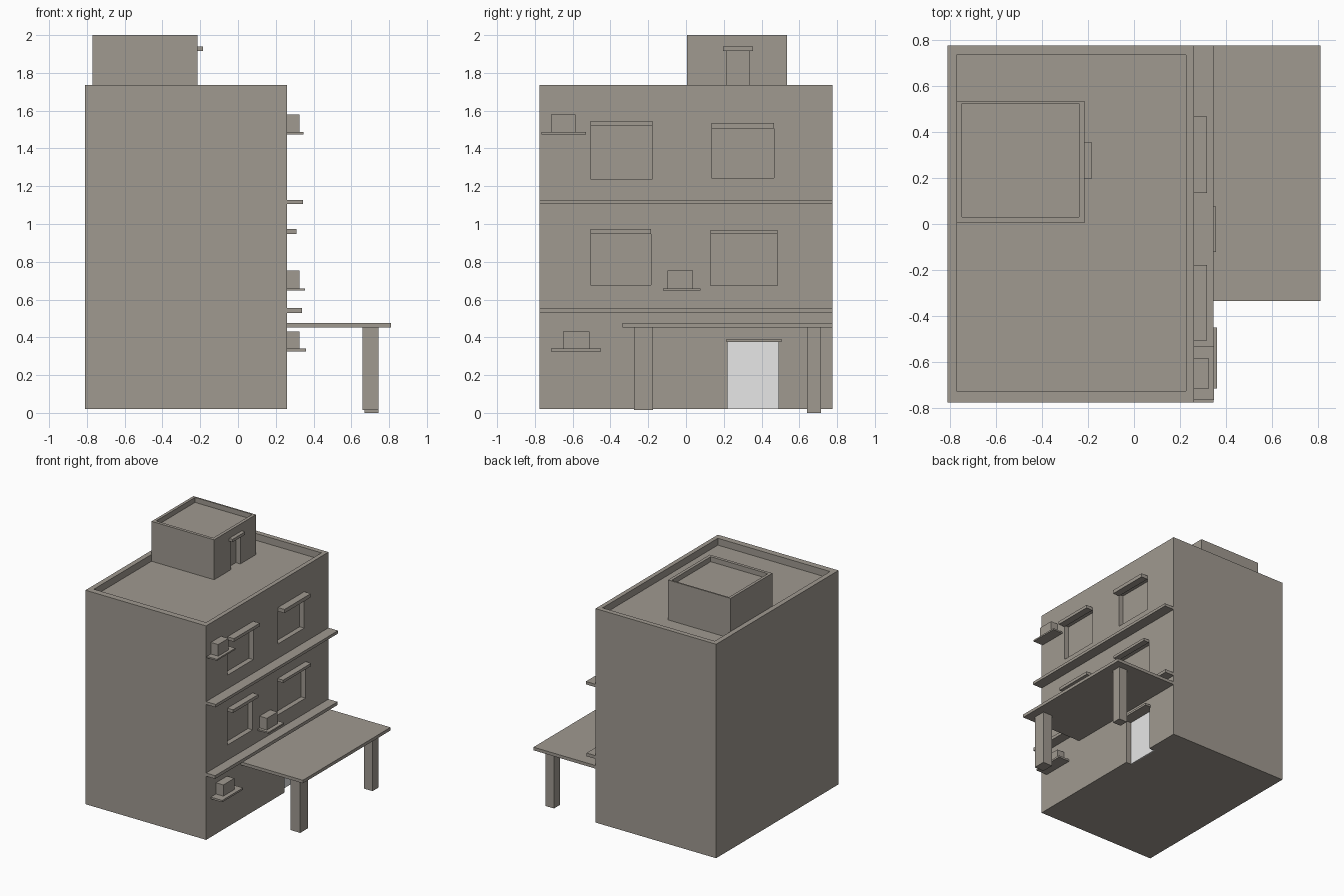
import bpy
import bmesh
from mathutils import Vector

cube = bpy.data.objects.get("Cube")
if cube:
    bpy.data.objects.remove(cube, do_unlink=True)


def material(name, rgb):
    mat = bpy.data.materials.new(name)
    mat.use_nodes = True
    mat.diffuse_color = (*rgb, 1)
    mat.node_tree.nodes["Principled BSDF"].inputs["Base Color"].default_value = (*rgb, 1)
    return mat


plaster = material("warm grey plaster", (0.35, 0.32, 0.28))
door_paint = material("light grey door", (0.8, 0.8, 0.8))


def boxes(name, extents, mat=plaster):
    """One object made of boxes, each given as x, y and z ranges."""
    bm = bmesh.new()
    for ranges in extents:
        verts = bmesh.ops.create_cube(bm, size=1)["verts"]
        low, high = (Vector([r[i] for r in ranges]) for i in (0, 1))
        for v in verts:
            v.co = Vector([low[i] + (v.co[i] + 0.5) * (high[i] - low[i]) for i in range(3)])
    mesh = bpy.data.meshes.new(name)
    bm.to_mesh(mesh)
    bm.free()
    mesh.materials.append(mat)
    obj = bpy.data.objects.new(name, mesh)
    bpy.context.collection.objects.link(obj)
    return obj


def carve(obj, extents):
    """Cut boxes out of an object and bake the result."""
    cutter = boxes(obj.name + "_cutter", extents)
    cutter.hide_render = True
    mod = obj.modifiers.new("openings", 'BOOLEAN')
    mod.operation, mod.solver, mod.object = 'DIFFERENCE', 'EXACT', cutter
    graph = bpy.context.evaluated_depsgraph_get()
    baked = bpy.data.meshes.new_from_object(obj.evaluated_get(graph))
    obj.modifiers.clear()
    obj.data = baked
    bpy.data.objects.remove(cutter, do_unlink=True)


WALL = 0.26      # x of the facade
BACK = -0.81
SIDE = 0.775     # half width
ROOF = 1.68      # roof floor inside the parapet
door_y = (0.22, 0.49)

# Windows: name, y range, z range, lintel thickness
windows = [
    ("upper_left", (-0.505, -0.178), (1.237, 1.545), 0.025),
    ("upper_right", (0.135, 0.467), (1.243, 1.535), 0.03),
    ("lower_left", (-0.506, -0.186), (0.677, 0.973), 0.025),
    ("lower_right", (0.13, 0.485), (0.675, 0.968), 0.022),
]

# Main block with roof parapet, window recesses and doorway
building = boxes("building", [((BACK, WALL), (-SIDE, SIDE), (0.02, 1.735))])
recesses = [((WALL - 0.04, WALL + 0.1), y, (z[0], z[1] - t / 2)) for _, y, z, t in windows]
carve(building, recesses + [
    ((-0.77, 0.225), (-0.725, 0.735), (ROOF, 1.9)),
    ((WALL - 0.05, WALL + 0.1), door_y, (-0.1, 0.38)),
])

# Window lintels
for name, y, z, thick in windows:
    reach = 0.318 if z[1] > 1.2 else 0.31
    boxes(name + "_lintel", [((WALL, reach), y, (z[1] - thick, z[1]))])

# Front door and its lintel
boxes("front_door", [((WALL - 0.052, WALL - 0.044), door_y, (0.02, 0.38))], door_paint)
boxes("door_lintel", [((WALL, 0.31), (0.215, 0.505), (0.375, 0.392))])

# Floor bands
boxes("upper_band", [((WALL, 0.345), (-SIDE, SIDE), (1.105, 1.128))])
boxes("lower_band", [((WALL, 0.34), (-SIDE, SIDE), (0.53, 0.556))])

# Air conditioners on ledges: name, ledge y, box y, ledge z, box top, ledge reach
coolers = [
    ("top", (-0.765, -0.53), (-0.715, -0.585), (1.475, 1.487), 1.58, 0.348),
    ("middle", (-0.122, 0.077), (-0.098, 0.036), (0.647, 0.659), 0.753, 0.356),
    ("bottom", (-0.715, -0.45), (-0.65, -0.51), (0.325, 0.34), 0.43, 0.36),
]
for name, ledge_y, box_y, ledge_z, top, reach in coolers:
    boxes(name + "_ledge", [((WALL, reach), ledge_y, ledge_z)])
    boxes(name + "_air_conditioner", [((WALL, 0.325), box_y, (ledge_z[1], top))])

# Canopy on two posts
boxes("canopy", [((WALL, 0.81), (-0.335, SIDE), (0.452, 0.477))])
boxes("left_post", [((0.66, 0.745), (-0.276, -0.175), (0.015, 0.452))])
boxes("right_post", [((0.67, 0.745), (0.64, 0.715), (0, 0.452))])

# Stair house on the roof, with its own parapet and doorway
stair_house = boxes("stair_house", [((-0.77, -0.215), (0.005, 0.535), (ROOF, 2))])
carve(stair_house, [
    ((-0.747, -0.24), (0.03, 0.523), (1.96, 2.1)),
    ((-0.255, -0.1), (0.218, 0.337), (1.6, 1.92)),
])
boxes("stair_house_lintel", [((-0.215, -0.185), (0.195, 0.356), (1.916, 1.939))])
